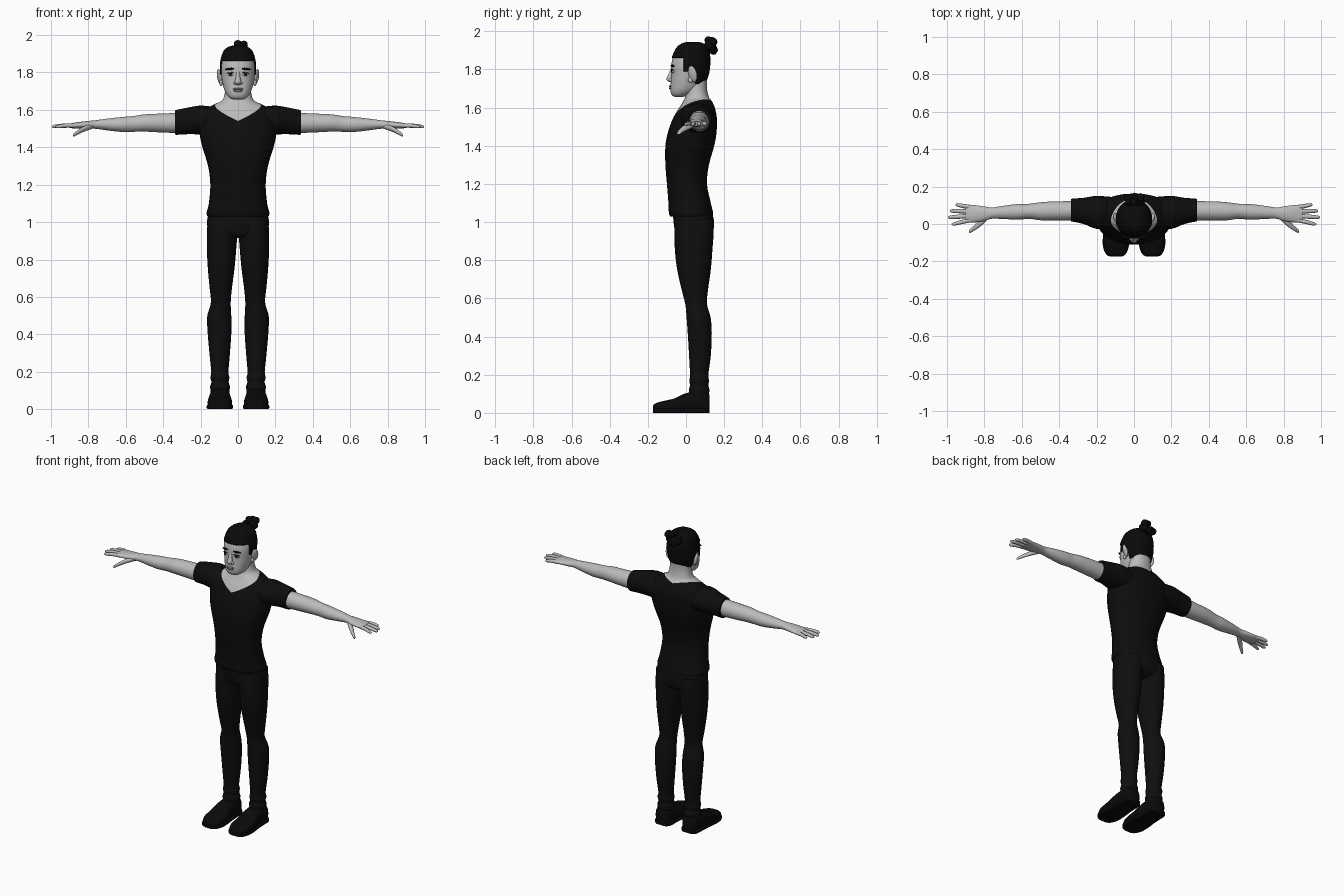
import bpy, bmesh, math, random
from mathutils import Vector, Matrix

if "Cube" in bpy.data.objects:
    bpy.data.objects.remove(bpy.data.objects["Cube"])

random.seed(4)


def mat(name, r, g, b):
    m = bpy.data.materials.new(name)
    m.diffuse_color = (r, g, b, 1)
    m.use_nodes = True
    m.node_tree.nodes["Principled BSDF"].inputs["Base Color"].default_value = m.diffuse_color
    return m


SKIN = mat("skin", .5, .5, .5)
LIP = mat("lips", .3, .3, .3)
EYE = mat("eye_white", .6, .6, .6)
HAIR = mat("hair_black", .003, .003, .003)
SHIRT = mat("shirt_black", .004, .004, .004)
PANTS = mat("trouser_black", .0045, .0045, .0045)
SHOE = mat("shoe_black", .003, .003, .003)


def finish(bm, name, mats, angle=50):
    bmesh.ops.recalc_face_normals(bm, faces=bm.faces[:])
    me = bpy.data.meshes.new(name)
    bm.to_mesh(me)
    bm.free()
    for m in mats:
        me.materials.append(m)
    for p in me.polygons:
        p.use_smooth = True
    me.set_sharp_from_angle(angle=math.radians(angle))
    ob = bpy.data.objects.new(name, me)
    bpy.context.collection.objects.link(ob)
    return ob


def smooth_rings(rings, sub):
    """Spline through the given rings."""
    out = []
    for i in range(len(rings) - 1):
        a, b = rings[max(i - 1, 0)], rings[i]
        c, d = rings[i + 1], rings[min(i + 2, len(rings) - 1)]
        for k in range(sub):
            t = k / sub
            out.append([.5 * (2 * q + (r - p) * t + (2 * p - 5 * q + 4 * r - s) * t * t
                              + (3 * q - p - 3 * r + s) * t ** 3)
                        for p, q, r, s in zip(a, b, c, d)])
    return out + [list(rings[-1])]


def loft(axis, rings, n=32, p=2.0, sub=4, side=1):
    """Rings are (position, centre u, centre v, radius u, radius v)."""
    bm = bmesh.new()
    rows = []
    for t, cu, cv, ru, rv in smooth_rings(rings, sub):
        row = []
        for k in range(n):
            a = 2 * math.pi * k / n
            c, s = math.cos(a), math.sin(a)
            u = cu + ru * math.copysign(abs(c) ** (2 / p), c)
            v = cv + rv * math.copysign(abs(s) ** (2 / p), s)
            x, y, z = {'z': (u, v, t), 'x': (t, u, v), 'y': (u, t, v)}[axis]
            row.append(bm.verts.new((x * side, y, z)))
        rows.append(row)
    for r0, r1 in zip(rows, rows[1:]):
        for k in range(n):
            bm.faces.new((r0[k], r0[(k + 1) % n], r1[(k + 1) % n], r1[k]))
    bm.faces.new(rows[0])
    bm.faces.new(rows[-1])
    return bm


def span(rows):
    """(z, front y, back y, half width) to loft rings."""
    return [(z, 0, (f + b) / 2, w, (b - f) / 2) for z, f, b, w in rows]


def cut(bm, co, no, side=0):
    faces = [f for f in bm.faces if side == 0 or f.calc_center_median().x * side > 0]
    geom = set(faces)
    for f in faces:
        geom.update(f.edges)
        geom.update(f.verts)
    bmesh.ops.bisect_plane(bm, geom=list(geom), plane_co=co, plane_no=no, dist=1e-5)


def blob(name, loc, size, m, rot=(0, 0, 0), seg=16):
    bm = bmesh.new()
    bmesh.ops.create_uvsphere(bm, u_segments=seg, v_segments=seg // 2 + 2, radius=1)
    r = Matrix.Rotation(rot[2], 4, 'Z') @ Matrix.Rotation(rot[1], 4, 'Y') @ Matrix.Rotation(rot[0], 4, 'X')
    bm.transform(Matrix.Translation(loc) @ r @ Matrix.Diagonal((*size, 1)))
    return finish(bm, name, [m])


# Torso with neck; the V collar is cut by two sloped planes
bm = loft('z', span([(1.03, -.083, .142, .163), (1.05, -.09, .142, .168), (1.1, -.092, .13, .156),
                     (1.2, -.1, .11, .148), (1.3, -.108, .12, .16), (1.4, -.108, .148, .19),
                     (1.47, -.095, .16, .205), (1.54, -.07, .162, .21), (1.585, -.045, .155, .195),
                     (1.615, -.025, .145, .155), (1.635, -.014, .135, .115), (1.655, -.005, .12, .082),
                     (1.70, 0, .11, .069), (1.75, 0, .11, .066)]), n=48, p=2.2)
cut(bm, (0, 0, 0), (1, 0, 0))
for s in (1, -1):
    cut(bm, (0, 0, 1.57), (-.37 * s, -.42, 1), s)
for f in bm.faces:
    c = f.calc_center_median()
    f.material_index = int(c.z > 1.57 + .37 * abs(c.x) + .42 * c.y)
finish(bm, "shirt_and_neck", [SHIRT, SKIN])

# Hips
finish(loft('z', span([(.915, -.03, .1, .09), (.94, -.055, .138, .15), (1.0, -.065, .147, .166),
                       (1.06, -.07, .135, .152)]), p=2.3), "trouser_hips", [PANTS])

for s, tag in ((1, "left"), (-1, "right")):
    # Sleeve and arm
    finish(loft('x', [(.12, .06, 1.54, .085, .075), (.2, .062, 1.546, .088, .077),
                      (.27, .07, 1.541, .07, .071), (.325, .074, 1.534, .062, .067),
                      (.338, .074, 1.533, .059, .064)], side=s), tag + "_sleeve", [SHIRT])
    finish(loft('x', [(.3, .07, 1.53, .052, .055), (.42, .07, 1.53, .051, .05), (.5, .068, 1.53, .048, .046),
                      (.56, .068, 1.525, .04, .042), (.62, .065, 1.522, .042, .04),
                      (.7, .062, 1.522, .035, .031), (.76, .058, 1.522, .03, .023),
                      (.80, .055, 1.52, .039, .021), (.86, .055, 1.517, .047, .017),
                      (.9, .056, 1.515, .047, .012)], side=s), tag + "_arm", [SKIN])
    # Fingers: root y, tip y, tip x
    for i, (y0, y1, x1) in enumerate([(.021, .0, .975), (.043, .036, .995), (.067, .07, .985), (.09, .102, .955)]):
        ym = (y0 + y1) / 2
        finish(loft('x', [(.87, y0, 1.516, .011, .011), ((.87 + x1) / 2, ym, 1.516, .0115, .011),
                          (x1 - .012, y1, 1.511, .009, .009), (x1, y1, 1.51, .003, .003)],
                    n=12, side=s), f"{tag}_finger_{i + 1}", [SKIN])
    finish(loft('x', [(.775, .045, 1.515, .015, .015), (.82, .008, 1.5, .02, .015),
                      (.855, -.022, 1.481, .014, .012), (.876, -.037, 1.467, .01, .009),
                      (.882, -.041, 1.463, .003, .003)], n=12, side=s), tag + "_thumb", [SKIN])

    # Trouser leg with gathered ankle
    finish(loft('z', [(1.02, .083, .042, .08, .098), (.95, .084, .042, .081, .103), (.85, .088, .04, .078, .098),
                      (.75, .09, .042, .071, .088), (.65, .092, .046, .06, .07), (.57, .092, .053, .053, .057),
                      (.5, .1, .066, .064, .063), (.42, .099, .072, .064, .063), (.3, .098, .073, .055, .057),
                      (.2, .097, .069, .046, .048), (.17, .097, .069, .051, .052), (.145, .096, .069, .046, .048),
                      (.12, .096, .069, .053, .054), (.095, .096, .069, .05, .051), (.075, .096, .069, .053, .054)],
                side=s), tag + "_trouser_leg", [PANTS])

    # Shoe upper and sole share one outline: y, half width, top
    outline = [(-.174, .025, .035), (-.162, .047, .049), (-.12, .064, .062), (-.06, .064, .076),
               (-.01, .058, .1), (.05, .054, .112), (.1, .052, .112), (.122, .036, .095)]
    finish(loft('y', [(y, .097, t / 2, w, t / 2) for y, w, t in outline], p=2.8, side=s), tag + "_shoe", [SHOE])
    finish(loft('y', [(y, .097, .0125, w + .005, .0125) for y, w, t in outline], p=6, side=s),
           tag + "_sole", [SHOE])

# Head
HEAD = [(1.655, -.055, -.02, .025), (1.665, -.074, .01, .046), (1.69, -.082, .06, .066), (1.73, -.08, .095, .08),
        (1.77, -.077, .112, .088), (1.82, -.078, .12, .092), (1.87, -.066, .12, .088),
        (1.91, -.042, .108, .071), (1.932, -.01, .08, .042), (1.938, .02, .05, .01)]
finish(loft('z', span(HEAD), n=48, p=2.2), "head", [SKIN])

# Hair shell: a slightly larger head, trimmed along the hairline
bm = loft('z', span([(z + .007 * (z > 1.9), f - .006, b + .007, w + .005) for z, f, b, w in HEAD]), n=48, p=2.2)
for co, no in (((0, 0, 1.862), (0, 0, 1)), ((0, 0, 1.79), (0, 0, 1)), ((0, 0, 1.725), (0, 0, 1)),
               ((0, -.012, 0), (0, 1, 0)), ((0, .05, 0), (0, 1, 0))):
    cut(bm, co, no)
bald = []
for f in bm.faces:
    c = f.calc_center_median()
    if not (c.z > 1.862 or (c.y > -.012 and c.z > 1.79) or (c.y > .05 and c.z > 1.725)):
        bald.append(f)
bmesh.ops.delete(bm, geom=bald, context='FACES')
hair = finish(bm, "hair", [HAIR])
mod = hair.modifiers.new("thickness", 'SOLIDIFY')
mod.thickness, mod.offset = .012, -1

# Curly bun and curls over the crown
bm = bmesh.new()
curls = [(random.uniform(-.038, .038), .132 + random.uniform(-.018, .018), 1.925 + random.uniform(-.03, .032), .021)
         for _ in range(22)]
curls += [(.068 * math.sin(a), .04 - .062 * math.cos(a), 1.895, .018) for a in [i * .45 - 1.8 for i in range(9)]]
for x, y, z, r in curls:
    bmesh.ops.create_icosphere(bm, subdivisions=2, radius=r, matrix=Matrix.Translation((x, y, z)))
finish(bm, "hair_curls", [HAIR])

# Facial features
finish(loft('z', [(1.805, 0, -.072, .009, .008), (1.78, 0, -.078, .011, .012), (1.755, 0, -.086, .016, .016),
                  (1.742, 0, -.084, .018, .015), (1.734, 0, -.078, .01, .008)], n=16), "nose", [SKIN])
blob("upper_lip", (0, -.08, 1.712), (.027, .01, .006), LIP)
blob("lower_lip", (0, -.08, 1.702), (.023, .01, .007), LIP)
for s, tag in ((1, "left"), (-1, "right")):
    blob(tag + "_nostril", (.015 * s, -.08, 1.744), (.01, .011, .009), SKIN)
    blob(tag + "_eye", (.04 * s, -.068, 1.79), (.017, .008, .009), EYE, (0, 0, .3 * s))
    blob(tag + "_iris", (.04 * s, -.075, 1.791), (.008, .004, .008), HAIR)
    blob(tag + "_lash", (.041 * s, -.072, 1.798), (.019, .006, .003), HAIR, (0, .1 * s, .3 * s))
    blob(tag + "_eyebrow", (.044 * s, -.071, 1.819), (.026, .007, .006), HAIR, (0, .1 * s, .3 * s))
    blob(tag + "_ear", (.098 * s, .035, 1.776), (.011, .024, .044), SKIN, (.15, .22 * s, -.4 * s))
    blob(tag + "_ear_lobe", (.09 * s, .024, 1.745), (.009, .013, .017), SKIN)
